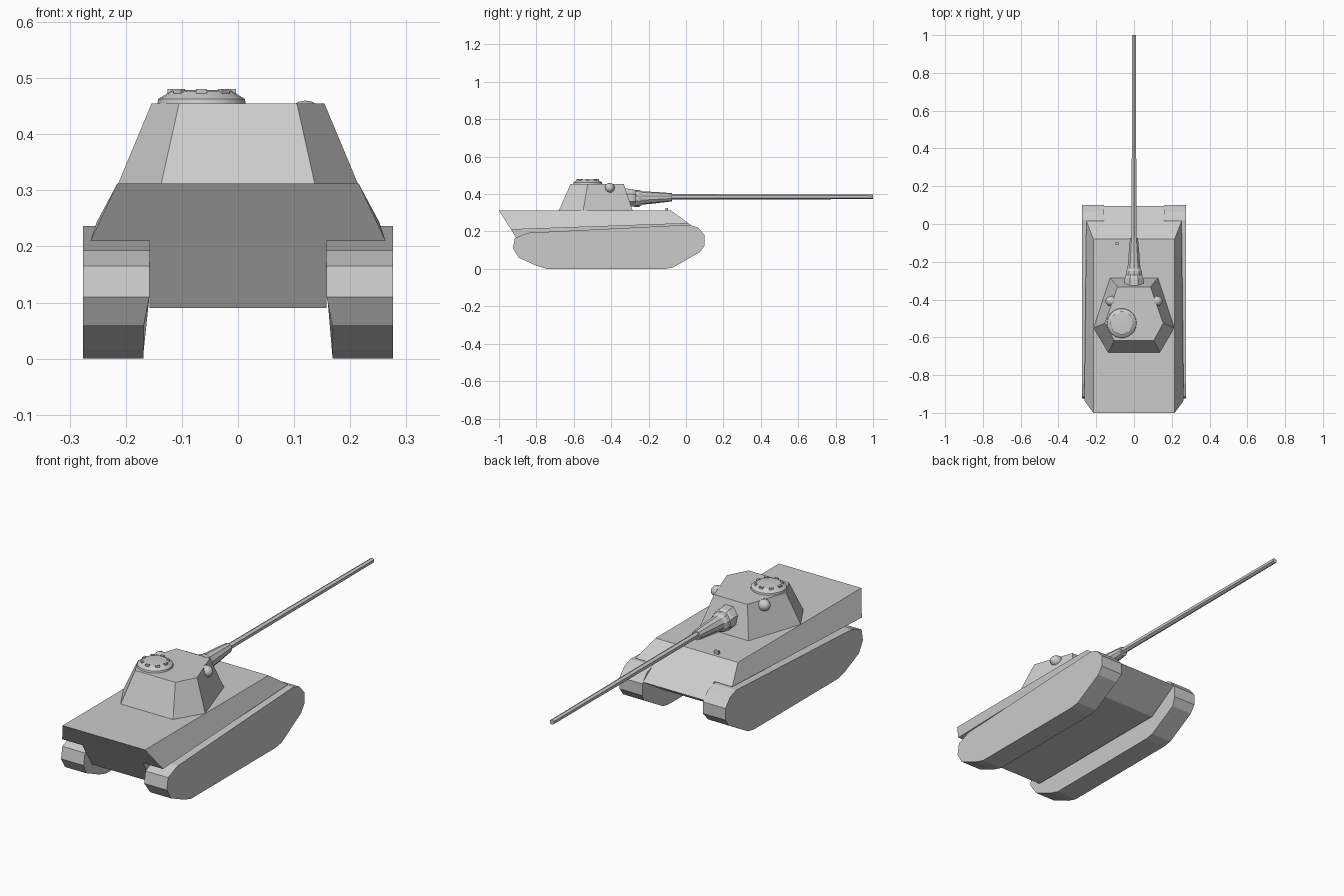
import bpy, bmesh, math
from mathutils import Matrix, Vector

if "Cube" in bpy.data.objects:
    bpy.data.objects.remove(bpy.data.objects["Cube"])


def finish(name, bm, smooth=None):
    bmesh.ops.recalc_face_normals(bm, faces=bm.faces[:])
    me = bpy.data.meshes.new(name)
    bm.to_mesh(me)
    bm.free()
    ob = bpy.data.objects.new(name, me)
    bpy.context.collection.objects.link(ob)
    if smooth:
        bpy.ops.object.select_all(action='DESELECT')
        ob.select_set(True)
        bpy.context.view_layer.objects.active = ob
        bpy.ops.object.shade_smooth_by_angle(angle=math.radians(smooth))
    return ob


def loft(name, rings, smooth=None):
    """Skin matching closed rings of points and cap both ends."""
    bm = bmesh.new()
    rs = [[bm.verts.new(p) for p in ring] for ring in rings]
    for a, b in zip(rs, rs[1:]):
        for i in range(len(a)):
            j = (i + 1) % len(a)
            bm.faces.new((a[i], a[j], b[j], b[i]))
    bm.faces.new(rs[0])
    bm.faces.new(rs[-1])
    return finish(name, bm, smooth)


def both(half):
    """Half outline (x, y) mirrored into a closed outline."""
    return half + [(-x, y) for x, y in reversed(half)]


def ring_y(y, z, rx, rz, n, phase=0.5):
    """Cross-section ring around the gun axis."""
    return [(rx * math.cos((i + phase) * math.tau / n), y,
             z + rz * math.sin((i + phase) * math.tau / n)) for i in range(n)]


def box(name, loc, size, rot=0):
    bm = bmesh.new()
    m = Matrix.Translation(loc) @ Matrix.Rotation(rot, 4, 'Z') @ Matrix.Diagonal((*size, 1))
    bmesh.ops.create_cube(bm, size=1, matrix=m)
    return finish(name, bm)


# Lower hull between the tracks
lower = [(-0.935, 0.21), (-0.86, 0.09), (-0.06, 0.09), (0.095, 0.186),
         (0.005, 0.249), (-0.08, 0.30), (-0.93, 0.25)]
loft("lower_hull", [[(x, y, z) for y, z in lower] for x in (-0.158, 0.158)])

# Upper hull with sloped sides and sponsons
bottom = [(0.263, -0.935, 0.21), (0.252, 0.015, 0.243)]
top = [(0.215, -1.0, 0.312), (0.215, -0.08, 0.312)]
loft("upper_hull", [[*r, *[(-x, y, z) for x, y, z in reversed(r)]] for r in (bottom, top)])

# Tracks
track = [(0.02, 0.236), (0.065, 0.22), (0.1, 0.18), (0.1, 0.125), (0.075, 0.09),
         (-0.07, 0.007), (-0.115, 0), (-0.743, 0), (-0.795, 0.015), (-0.895, 0.06),
         (-0.925, 0.11), (-0.915, 0.165), (-0.845, 0.193)]
for side, s in (("left", -1), ("right", 1)):
    loft(side + "_track", [
        [(s * (0.168 if z < 0.1 else 0.158), y, z) for y, z in track],
        [(s * 0.276, y, z) for y, z in track]])

# Turret
base = both([(0.127, -0.285), (0.214, -0.55), (0.137, -0.68)])
roof = both([(0.087, -0.333), (0.154, -0.525), (0.105, -0.617)])
loft("turret", [[(x, y, 0.311) for x, y in base], [(x, y, 0.455) for x, y in roof]])

# Commander hatch cupola with its ring of periscopes
cx, cy, n = -0.065, -0.525, 18
loft("cupola", [[(cx + r * math.cos(i * math.tau / n), cy + r * math.sin(i * math.tau / n), z)
                 for i in range(n)]
                for r, z in ((0.079, 0.454), (0.077, 0.463), (0.067, 0.469), (0.055, 0.477), (0.03, 0.479))], 25)
for i in range(8):
    a = (i + 0.5) * math.tau / 8 - math.pi / 8
    box(f"periscope_{i}", (cx + 0.056 * math.cos(a), cy + 0.056 * math.sin(a), 0.475),
        (0.010, 0.019, 0.011), a)

# Rangefinder domes on the turret sides
for side, s in (("left", -1), ("right", 1)):
    bm = bmesh.new()
    m = (Matrix.Translation((s * 0.12, -0.408, 0.433)) @ Matrix.Rotation(math.pi / 2, 4, 'Y')
         @ Matrix.Diagonal((0.027, 0.027, 0.031, 1)))
    bmesh.ops.create_uvsphere(bm, u_segments=12, v_segments=8, radius=1, matrix=m)
    finish(side + "_rangefinder", bm, 40)

# Mantlet, gun sleeve and barrel
loft("mantlet", [ring_y(y, z, rx, rz, 8) for y, z, rx, rz in (
    (-0.36, 0.383, 0.054, 0.052), (-0.285, 0.38, 0.053, 0.051),
    (-0.272, 0.378, 0.049, 0.047), (-0.262, 0.378, 0.038, 0.037))])
loft("gun_sleeve", [ring_y(y, z, r, r, 10) for y, z, r in (
    (-0.275, 0.377, 0.046), (-0.25, 0.377, 0.045), (-0.235, 0.379, 0.036),
    (-0.16, 0.381, 0.030), (-0.075, 0.383, 0.022))], 20)
loft("gun_barrel", [ring_y(y, 0.385, r, r, 6, 0.5) for y, r in (
    (-0.1, 0.0145), (0.5, 0.0135), (1.0, 0.012))])

# Driver periscope on the hull front
box("driver_periscope", (-0.09, -0.103, 0.318), (0.022, 0.012, 0.016))
